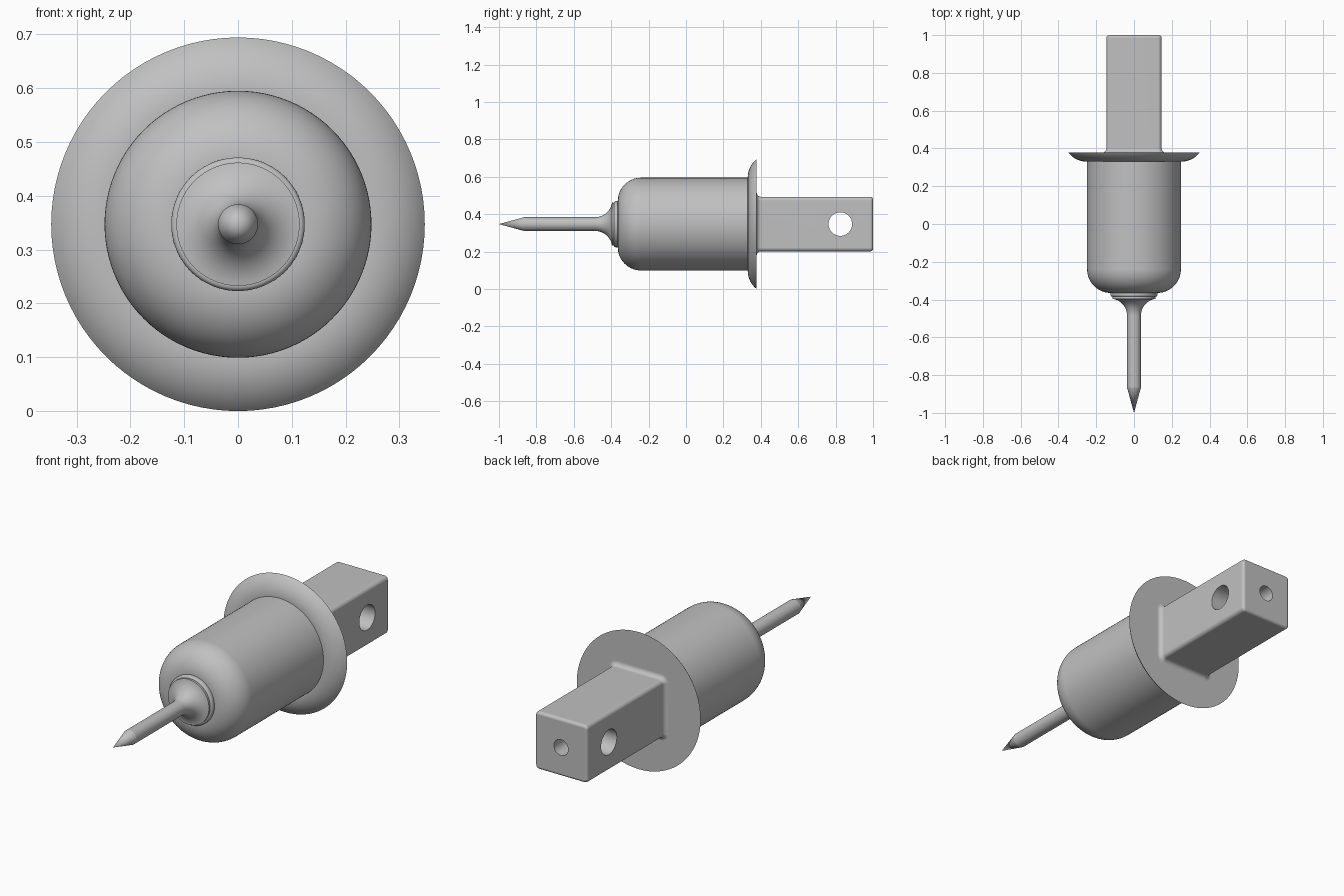
import bpy, bmesh
from math import sin, cos, pi, radians
from mathutils import Vector

CZ = 0.347      # height of the long axis
SEG = 96

if "Cube" in bpy.data.objects:
    bpy.data.objects.remove(bpy.data.objects["Cube"], do_unlink=True)

steel = bpy.data.materials.new("plain grey steel")
steel.use_nodes = True
grey = (0.53, 0.53, 0.53, 1)
steel.diffuse_color = grey
steel.node_tree.nodes["Principled BSDF"].inputs["Base Color"].default_value = grey


def arc(cy, cr, radius, a0, a1, n=12):
    """Points (y, r) along an arc; angles in degrees from +y towards +r."""
    angles = [radians(a0 + (a1 - a0) * i / n) for i in range(n + 1)]
    return [(cy + radius * cos(a), cr + radius * sin(a)) for a in angles]


def loft(name, rings):
    """Skin a list of equal-sized point rings and cap both ends."""
    bm = bmesh.new()
    loops = [[bm.verts.new(p) for p in ring] for ring in rings]
    n = len(loops[0])
    for a, b in zip(loops, loops[1:]):
        for i in range(n):
            j = (i + 1) % n
            bm.faces.new((a[i], a[j], b[j], b[i]))
    bm.faces.new(loops[0])
    bm.faces.new(loops[-1])
    bmesh.ops.remove_doubles(bm, verts=bm.verts, dist=1e-5)
    bmesh.ops.recalc_face_normals(bm, faces=bm.faces)
    mesh = bpy.data.meshes.new(name)
    bm.to_mesh(mesh)
    bm.free()
    mesh.materials.append(steel)
    obj = bpy.data.objects.new(name, mesh)
    bpy.context.collection.objects.link(obj)
    return obj


def lathe(name, profile):
    turns = [2 * pi * i / SEG for i in range(SEG)]
    return loft(name, [[Vector((r * cos(t), y, CZ + r * sin(t))) for t in turns]
                       for y, r in profile])


def rounded_square(y, half, corner, n=8):
    ring = []
    for k in range(4):
        mid = radians(45 + 90 * k)
        cx = (half - corner) * (1 if cos(mid) > 0 else -1)
        cz = (half - corner) * (1 if sin(mid) > 0 else -1)
        for i in range(n + 1):
            a = radians(90 * k + 90 * i / n)
            ring.append(Vector((cx + corner * cos(a), y, CZ + cz + corner * sin(a))))
    return ring


def activate(obj):
    bpy.ops.object.select_all(action='DESELECT')
    obj.select_set(True)
    bpy.context.view_layer.objects.active = obj


def finish(obj):
    activate(obj)
    bpy.ops.object.shade_smooth_by_angle(angle=radians(14))
    weighted = obj.modifiers.new("even shading", 'WEIGHTED_NORMAL')
    weighted.keep_sharp = True


def drill(obj, location, rotation, radius, depth):
    bpy.ops.mesh.primitive_cylinder_add(vertices=64, radius=radius, depth=depth,
                                        location=location, rotation=rotation)
    cutter = bpy.context.object
    cutter.hide_render = True
    cutter.data.materials.append(steel)
    cut = obj.modifiers.new("hole", 'BOOLEAN')
    cut.operation, cut.solver, cut.object = 'DIFFERENCE', 'EXACT', cutter
    activate(obj)
    bpy.ops.object.modifier_apply(modifier=cut.name)
    bpy.data.objects.remove(cutter, do_unlink=True)


# Needle: pointed rod flaring into a round collar
needle = [(-1, 0), (-0.865, 0.037)]
needle += arc(-0.485, 0.127, 0.09, -90, -8, 16)
needle += arc(-0.375, 0.114, 0.01, 180, 90, 8) + [(-0.35, 0.124)]
finish(lathe("needle", needle))

# Barrel with a rounded shoulder at the needle end
barrel = [(-0.365, 0.06)] + arc(-0.24, 0.123, 0.125, 180, 90, 16) + [(0.35, 0.248)]
finish(lathe("barrel", barrel))

# Dished flange with a flat back
flange = [(0.33, 0.2)] + arc(0.452, 0.25, 0.122, 180, 127.3)
finish(lathe("flange", flange))
BACK = flange[-1][0]

# Square shank: filleted base, rounded edges and end
HALF, CORNER, FILLET, ROUND = 0.146, 0.02, 0.022, 0.015
sections = [(BACK - 0.01, FILLET)]
sections += arc(BACK + FILLET, FILLET, FILLET, 180, 270, 8)
sections += arc(1 - ROUND, -ROUND, ROUND, 90, 0, 8)
shank = loft("shank", [rounded_square(y, HALF + off, CORNER + off) for y, off in sections])

# Cross hole through the sides, and a smaller hole in the end meeting it
drill(shank, (0, 0.825, CZ), (0, pi / 2, 0), 0.063, 0.5)
drill(shank, (0, 0.95, CZ), (pi / 2, 0, 0), 0.04, 0.25)
finish(shank)
